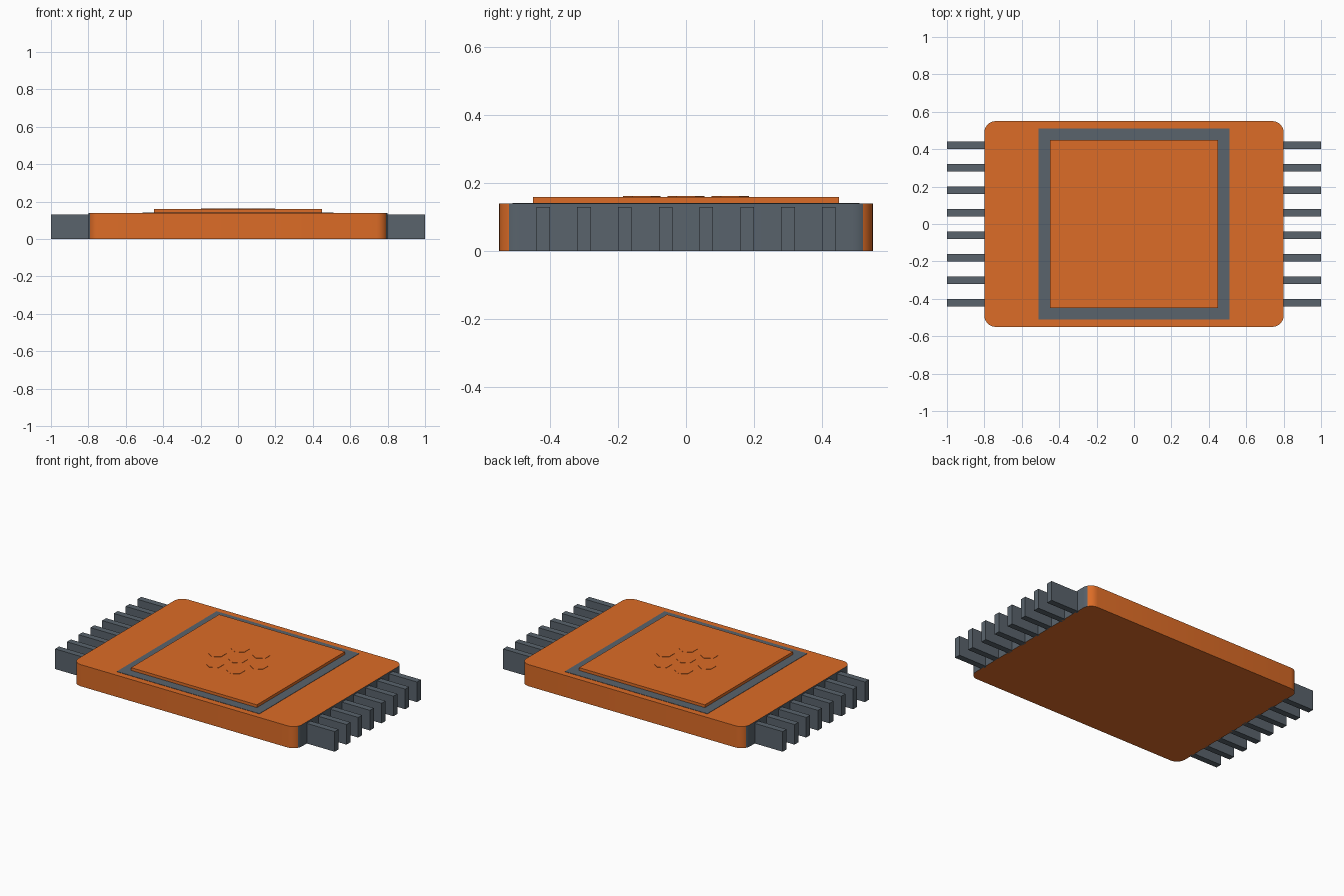
import bpy, bmesh
from math import cos, sin, radians

if "Cube" in bpy.data.objects:
    bpy.data.objects.remove(bpy.data.objects["Cube"])


def material(name, color):
    m = bpy.data.materials.new(name)
    m.diffuse_color = color
    m.use_nodes = True
    m.node_tree.nodes["Principled BSDF"].inputs["Base Color"].default_value = m.diffuse_color
    return m


orange = material("orange", (0.72, 0.15, 0.02, 1))
grey = material("slate_grey", (0.10, 0.125, 0.15, 1))


def prism(name, outline, z0, z1, *mats):
    """Extrude a flat outline from z0 up to z1."""
    bm = bmesh.new()
    base = bm.faces.new([bm.verts.new((x, y, z0)) for x, y in outline])
    top = bmesh.ops.extrude_face_region(bm, geom=[base], use_keep_orig=True)["geom"]
    for v in top:
        if isinstance(v, bmesh.types.BMVert):
            v.co.z = z1
    bmesh.ops.recalc_face_normals(bm, faces=bm.faces)
    me = bpy.data.meshes.new(name)
    bm.to_mesh(me)
    bm.free()
    ob = bpy.data.objects.new(name, me)
    bpy.context.collection.objects.link(ob)
    for m in mats:
        me.materials.append(m)
    return ob


def rect(x0, x1, y0, y1):
    return [(x0, y0), (x1, y0), (x1, y1), (x0, y1)]


def rounded(hx, hy, r, seg=6):
    pts = []
    for i, (sx, sy) in enumerate([(1, 1), (-1, 1), (-1, -1), (1, -1)]):
        for k in range(seg + 1):
            a = radians(90 * i + 90 * k / seg)
            pts.append((sx * (hx - r) + r * cos(a), sy * (hy - r) + r * sin(a)))
    return pts


# Chip body: orange slab with rounded corners and grey end faces
body = prism("chip_body", rounded(0.8, 0.55, 0.06), 0, 0.14, orange, grey)
for p in body.data.polygons:
    if abs(p.normal.x) > 0.87:
        p.material_index = 1
bpy.context.view_layer.objects.active = body
body.select_set(True)
bpy.ops.object.shade_smooth_by_angle(angle=radians(30))

# Grey border around the cover plate, made of four strips
o, i = 0.51, 0.45
for n, r in enumerate([rect(-o, o, -o, -i), rect(-o, o, i, o),
                       rect(-o, -i, -i, i), rect(i, o, -i, i)]):
    prism(f"plate_border_{n + 1}", r, 0.13, 0.142, grey)

# Raised cover plate
prism("cover_plate", rect(-i, i, -i, i), 0.13, 0.16, orange)

# Seven shallow hexagon studs: one centre, six around it
centres = [(0, 0)] + [(0.15 * cos(radians(60 * k)), 0.15 * sin(radians(60 * k))) for k in range(6)]
for n, (cx, cy) in enumerate(centres):
    hexagon = [(cx + 0.055 * cos(radians(30 + 60 * k)),
                cy + 0.055 * sin(radians(30 + 60 * k))) for k in range(6)]
    prism(f"hexagon_stud_{n + 1}", hexagon, 0.155, 0.162, orange)

# Eight contact pins at each end
for side, x0, x1 in (("left", -1.0, -0.79), ("right", 0.79, 1.0)):
    for k in range(8):
        y = -0.42 + 0.12 * k
        prism(f"pin_{side}_{k + 1}", rect(x0, x1, y - 0.02, y + 0.02), 0, 0.13, grey)
